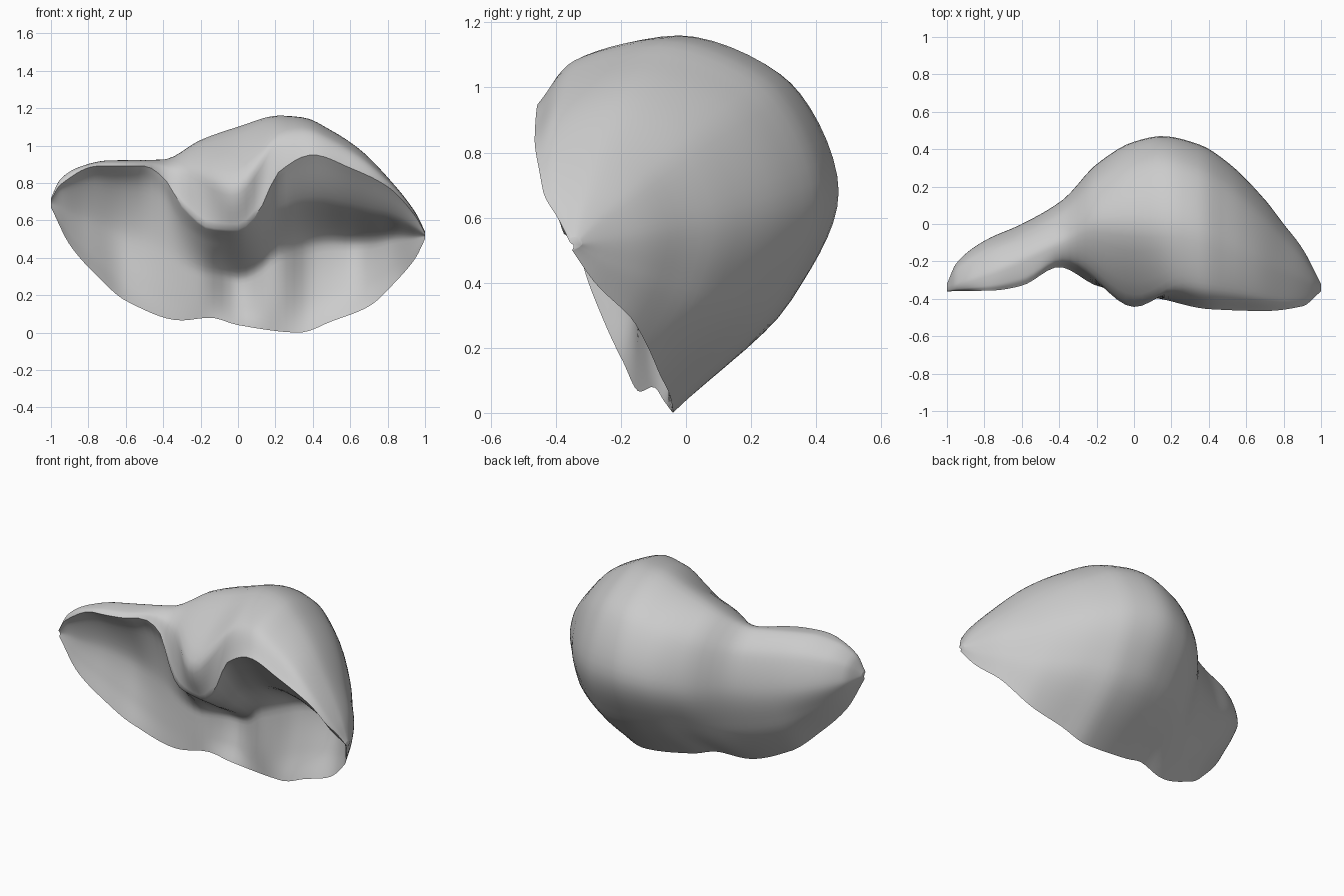
import bpy
import bmesh
import math

STATIONS, OUTER_STEPS, INNER_STEPS = 72, 42, 30

cube = bpy.data.objects.get("Cube")
if cube:
    bpy.data.objects.remove(cube, do_unlink=True)


def smooth_curve(knots, at):
    """Monotone cubic through (position, value) knots."""
    secants = [(b[1] - a[1]) / (b[0] - a[0]) for a, b in zip(knots, knots[1:])]
    slopes = [secants[0]]
    for before, after in zip(secants, secants[1:]):
        if before * after <= 0:
            slopes.append(0)
        else:
            slopes.append(2 * before * after / (before + after))
    slopes.append(secants[-1])
    at = min(max(at, knots[0][0]), knots[-1][0])
    i = 0
    while i < len(secants) - 1 and at > knots[i + 1][0]:
        i += 1
    (start, low), (end, high) = knots[i], knots[i + 1]
    width = end - start
    t = (at - start) / width
    ease = t * t * (3 - 2 * t)
    return (low + (high - low) * ease
            + width * slopes[i] * t * (1 - t) ** 2
            - width * slopes[i + 1] * t * t * (1 - t))


# Guide curves running across the shell: (x, value)
bottom_y = [(-1, -.35), (-.9, -.32), (-.75, -.26), (-.6, -.2), (-.3, -.14),
            (0, -.07), (.35, -.04), (.7, -.09), (.85, -.16), (.95, -.28), (1, -.35)]
bottom_z = [(-1, .67), (-.9, .47), (-.75, .3), (-.6, .17), (-.3, .065),
            (-.15, .08), (0, .04), (.33, 0), (.5, .06), (.7, .14), (.85, .28),
            (.95, .4), (1, .5)]
back_y = [(-1, -.32), (-.95, -.21), (-.8, -.09), (-.6, 0), (-.38, .13),
          (-.2, .32), (0, .44), (.15, .47), (.35, .425), (.5, .33), (.7, .13),
          (.8, 0), (.9, -.13), (1, -.32)]
back_z = [(-1, .7), (-.5, .6), (.15, .68), (.5, .64), (.8, .56), (1, .52)]
top_y = [(-1, -.34), (-.7, -.24), (-.4, -.1), (-.2, 0), (.2, -.02),
         (.5, -.12), (.8, -.26), (1, -.34)]
top_z = [(-1, .72), (-.95, .82), (-.85, .885), (-.7, .92), (-.4, .925),
         (-.2, 1.03), (0, 1.1), (.22, 1.16), (.35, 1.15), (.5, 1.08),
         (.65, .98), (.8, .83), (.95, .64), (1, .54)]
lip_y = [(-1, -.36), (-.75, -.355), (-.6, -.33), (-.4, -.23), (-.2, -.33),
         (0, -.375), (.14, -.4), (.4, -.455), (.7, -.465), (.9, -.44), (1, -.36)]
lip_z = [(-1, .71), (-.95, .79), (-.75, .89), (-.5, .89), (-.4, .83), (-.3, .68),
         (-.15, .56), (0, .55), (.1, .63), (.22, .86), (.4, .95), (.6, .88),
         (.8, .78), (.95, .62), (1, .53)]
cavity_y = [(-1, -.345), (-.8, -.21), (-.6, -.13), (-.4, -.14), (-.2, -.12),
            (0, 0), (.2, -.07), (.4, .05), (.6, .08), (.8, -.07), (.95, -.29),
            (1, -.345)]
roof_depth = [(-.5, .5), (.4, .35)]
roof_drop = [(-.5, .25), (.4, .48)]
EDGES = [(bottom_y, bottom_z), (back_y, back_z), (top_y, top_z), (lip_y, lip_z)]


def between(a, b, y_part, z_part):
    return (a[0] + (b[0] - a[0]) * y_part, a[1] + (b[1] - a[1]) * z_part)


def sample(points, steps):
    """Smooth path through points, without its last point."""
    ys = [(i, p[0]) for i, p in enumerate(points)]
    zs = [(i, p[1]) for i, p in enumerate(points)]
    last = len(points) - 1
    return [(smooth_curve(ys, last * k / steps), smooth_curve(zs, last * k / steps))
            for k in range(steps)]


def cross_section(x):
    bottom, back, top, lip = [(smooth_curve(y, x), smooth_curve(z, x)) for y, z in EDGES]
    cavity = (smooth_curve(cavity_y, x), bottom[1] + (lip[1] - bottom[1]) * .47)
    # The rounded bulge in the middle of the front
    bulge = math.exp(-((x + .02) / .2) ** 2)
    front = between(top, lip, .7 + .49 * bulge, .3 + .3 * bulge)
    outer = [bottom, between(bottom, back, .72, .5), back,
             between(back, top, .3, .7), top, front, lip]
    roof = between(lip, cavity, smooth_curve(roof_depth, x), smooth_curve(roof_drop, x))
    inner = [lip, roof, cavity, between(cavity, bottom, .4, .6), bottom]
    return sample(outer, OUTER_STEPS) + sample(inner, INNER_STEPS)


# Hollow shell lofted from one end to the other
bm = bmesh.new()
rings = []
for i in range(STATIONS + 1):
    x = -math.cos(math.pi * i / STATIONS)
    rings.append([bm.verts.new((x, y, z)) for y, z in cross_section(x)])
for ring, following in zip(rings, rings[1:]):
    for k in range(len(ring)):
        bm.faces.new((ring[k - 1], ring[k], following[k], following[k - 1]))
for end in (rings[0], rings[-1]):
    bm.faces.new(end)
bmesh.ops.recalc_face_normals(bm, faces=bm.faces)
mesh = bpy.data.meshes.new("folded_shell")
bm.to_mesh(mesh)
bm.free()
shell = bpy.data.objects.new("folded_shell", mesh)
bpy.context.collection.objects.link(shell)

# Plain grey surface
grey = bpy.data.materials.new("light_grey")
grey.use_nodes = True
colour = (.6, .6, .6, 1)
grey.diffuse_color = colour
grey.node_tree.nodes["Principled BSDF"].inputs["Base Color"].default_value = colour
mesh.materials.append(grey)

bpy.ops.object.select_all(action="DESELECT")
shell.select_set(True)
bpy.context.view_layer.objects.active = shell
bpy.ops.object.shade_smooth_by_angle(angle=math.radians(50))
